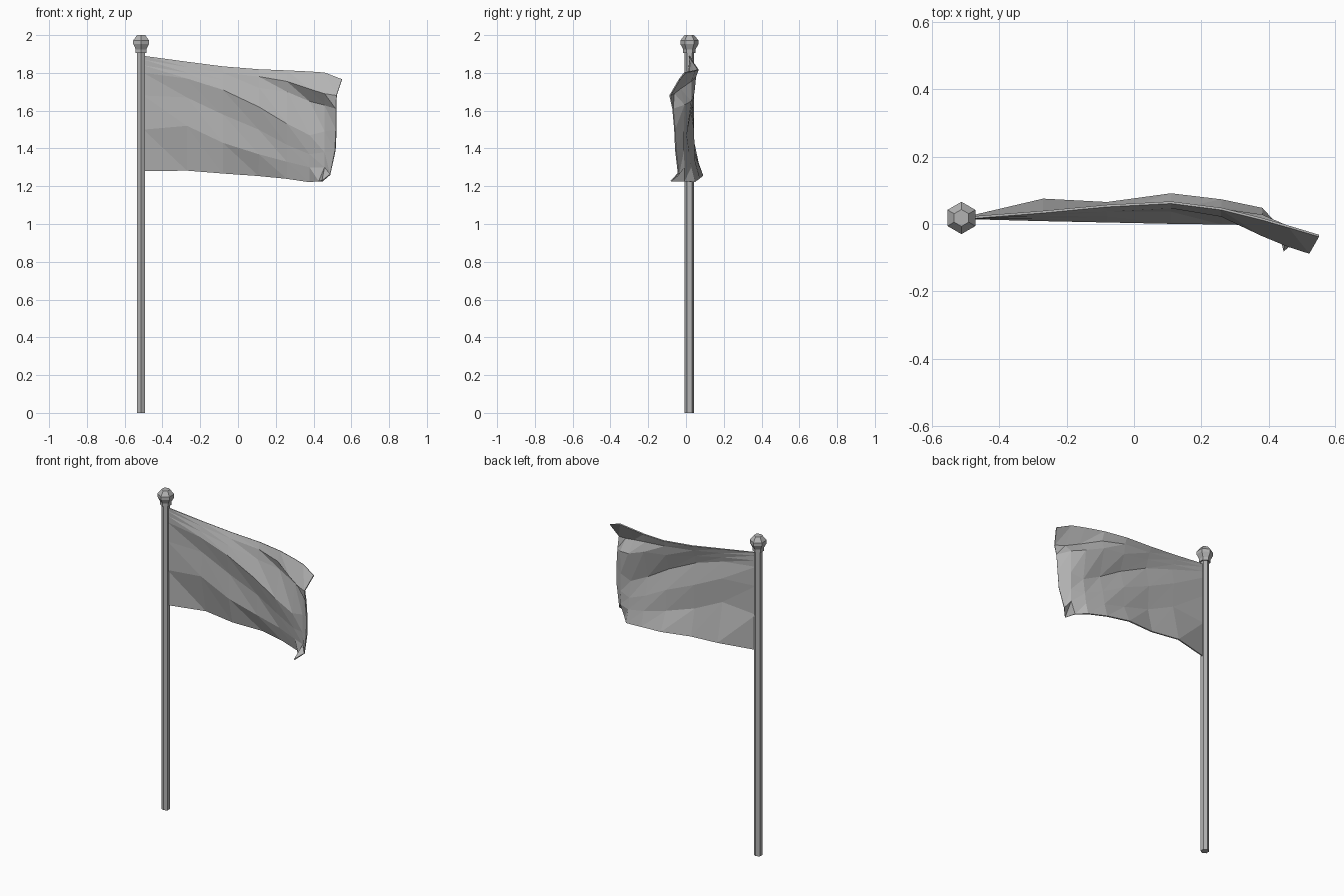
import bpy, bmesh, math

cube = bpy.data.objects.get("Cube")
if cube:
    bpy.data.objects.remove(cube)

POLE_X, POLE_Y = -0.513, 0.018


def make_material(name, color):
    mat = bpy.data.materials.new(name)
    mat.use_nodes = True
    mat.diffuse_color = color
    mat.node_tree.nodes["Principled BSDF"].inputs["Base Color"].default_value = color
    return mat


def add_object(name, bm, mat):
    bmesh.ops.recalc_face_normals(bm, faces=bm.faces)
    mesh = bpy.data.meshes.new(name)
    bm.to_mesh(mesh)
    bm.free()
    mesh.materials.append(mat)
    obj = bpy.data.objects.new(name, mesh)
    bpy.context.collection.objects.link(obj)
    return obj


def hex_lathe(name, profile, mat):
    """Six-sided capped solid from (radius, height) pairs, corners toward +y and -y."""
    bm = bmesh.new()
    rings = []
    for r, z in profile:
        angles = [math.pi / 2 + k * math.pi / 3 for k in range(6)]
        rings.append([bm.verts.new((POLE_X + r * math.cos(a), POLE_Y + r * math.sin(a), z))
                      for a in angles])
    for low, high in zip(rings, rings[1:]):
        for k in range(6):
            n = (k + 1) % 6
            bm.faces.new((low[k], low[n], high[n], high[k]))
    bm.faces.new(rings[0])
    bm.faces.new(rings[-1])
    return add_object(name, bm, mat)


gray = make_material("plain gray", (0.45, 0.45, 0.45, 1))

# Pole and the faceted knob on its top
hex_lathe("pole", [(0.025, 0), (0.025, 1.91)], gray)
hex_lathe("finial", [(0.033, 1.905), (0.033, 1.925), (0.048, 1.953),
                     (0.048, 1.972), (0.025, 2.0)], gray)

# Flag columns: x, then (y, z) at top, fold, recess, ridge, valley, low ridge, bottom
columns = [
    (-.50, [(.018, z) for z in (1.89, 1.87, 1.84, 1.80, 1.68, 1.5, 1.28)]),
    (-.27, [(.036, 1.858), (.028, 1.83), (.02, 1.80), (.012, 1.77),
            (.03, 1.67), (.022, 1.52), (.072, 1.283)]),
    (-.08, [(.054, 1.833), (.04, 1.80), (.025, 1.76), (.008, 1.71),
            (.034, 1.58), (.025, 1.43), (.062, 1.268)]),
    (.11, [(.064, 1.818), (.05, 1.78), (.04, 1.72), (.004, 1.62),
           (.038, 1.50), (.04, 1.37), (.088, 1.255)]),
    (.26, [(.045, 1.812), (.025, 1.755), (.042, 1.70), (.002, 1.53),
           (.03, 1.42), (.045, 1.33), (.07, 1.24)]),
    (.38, [(.015, 1.806), (-.032, 1.715), (.025, 1.65), (0, 1.47),
           (.015, 1.37), (.025, 1.30), (.045, 1.222)]),
    (.46, [(-.008, 1.80), (-.065, 1.69), (-.01, 1.63), (-.015, 1.49),
           (-.015, 1.38), (-.01, 1.30), (-.01, 1.226)]),
]
bm = bmesh.new()
grid = [[bm.verts.new((x, y, z)) for y, z in points] for x, points in columns]
grid[-1][-1].co.x = .43

# Free end, with both corners curled forward
free_edge = [(.55, -.035, 1.765), (.522, -.085, 1.68), (.52, -.07, 1.61),
             (.52, -.06, 1.50), (.515, -.055, 1.39), (.488, -.04, 1.262),
             (.447, -.08, 1.228)]
grid.append([bm.verts.new(p) for p in free_edge])

# Facets split along the falling diagonal of the folds
for left, right in zip(grid, grid[1:]):
    for j in range(len(free_edge) - 1):
        bm.faces.new((left[j], left[j + 1], right[j + 1]))
        bm.faces.new((left[j], right[j + 1], right[j]))
flag = add_object("flag", bm, gray)
cloth = flag.modifiers.new("cloth thickness", 'SOLIDIFY')
cloth.thickness = 0.007
cloth.offset = 0
